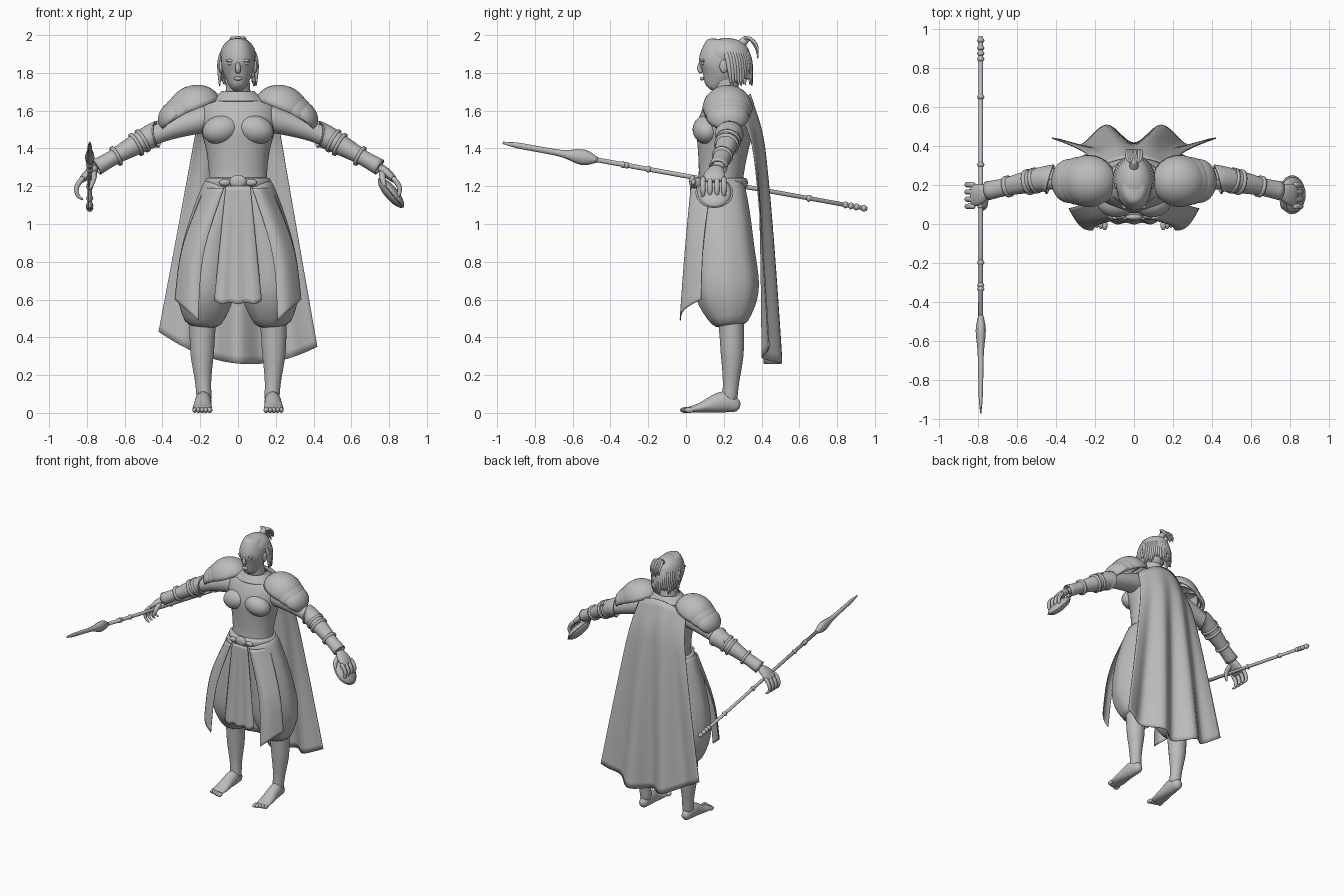
import bpy, bmesh, math, random
from mathutils import Vector, Matrix

random.seed(4)
if "Cube" in bpy.data.objects:
    bpy.data.objects.remove(bpy.data.objects["Cube"], do_unlink=True)

shade = (0.5, 0.5, 0.5, 1)
grey = bpy.data.materials.new("plain grey")
grey.use_nodes = True
grey.diffuse_color = shade
grey.node_tree.nodes["Principled BSDF"].inputs["Base Color"].default_value = shade

SIDEWAYS, DEPTHWAYS = Vector((1, 0, 0)), Vector((0, 1, 0))

# Landmarks shared by several parts
shoulder, elbow, wrist = Vector((.13, .21, 1.57)), Vector((.47, .23, 1.46)), Vector((.75, .17, 1.3))
spear_tip, spear_butt = Vector((-.785, -.97, 1.43)), Vector((-.785, .96, 1.08))


def blend(values, t):
    """Smooth curve through evenly spaced numbers or points, t from start to end."""
    last = len(values) - 1
    place = t * last
    i = min(int(place), last - 1)
    f = place - i
    a, b = values[i], values[i + 1]
    slope_a = (b - values[max(i - 1, 0)]) / 2
    slope_b = (values[min(i + 2, last)] - a) / 2
    ease = f * f * (3 - 2 * f)
    return a + (b - a) * ease + slope_a * (f * (1 - f) ** 2) - slope_b * (f * f * (1 - f))


def finish(name, bm, mirror=False, smooth=0, thick=0):
    bmesh.ops.recalc_face_normals(bm, faces=bm.faces[:])
    mesh = bpy.data.meshes.new(name)
    bm.to_mesh(mesh)
    bm.free()
    mesh.materials.append(grey)
    for face in mesh.polygons:
        face.use_smooth = True
    part = bpy.data.objects.new(name, mesh)
    bpy.context.collection.objects.link(part)
    if mirror:
        part.modifiers.new("Mirror", 'MIRROR').use_mirror_merge = False
    if smooth:
        subdivide = part.modifiers.new("Subdivision", 'SUBSURF')
        subdivide.levels = subdivide.render_levels = smooth
        subdivide.boundary_smooth = 'PRESERVE_CORNERS'
    if thick:
        shell = part.modifiers.new("Solidify", 'SOLIDIFY')
        shell.thickness = thick
        shell.offset = 0


def bridge(bm, loops, closed):
    for a, b in zip(loops, loops[1:]):
        for k in range(len(a) if closed else len(a) - 1):
            j = (k + 1) % len(a)
            bm.faces.new((a[k], a[j], b[j], b[k]))


def add_tube(bm, path, deep, wide=None, axis=DEPTHWAYS, steps=8, sides=16, pleats=0, capped=True):
    """Loft of ellipses along a path: 'deep' is the radius along axis, 'wide' across it."""
    path = [Vector(p) for p in path]
    wide = wide or deep
    centers = [blend(path, i / steps) for i in range(steps + 1)]
    loops = []
    for i, center in enumerate(centers):
        along = (centers[min(i + 1, steps)] - centers[max(i - 1, 0)]).normalized()
        u = (axis - along * axis.dot(along)).normalized()
        v = along.cross(u)
        loop = []
        for k in range(sides):
            angle = math.tau * k / sides
            swell = 1 + .015 * math.cos(pleats * angle) if pleats else 1
            offset = u * blend(deep, i / steps) * math.cos(angle) + v * blend(wide, i / steps) * math.sin(angle)
            loop.append(bm.verts.new(center + offset * swell))
        loops.append(loop)
    bridge(bm, loops, closed=True)
    if capped:
        bm.faces.new(loops[0][::-1])
        bm.faces.new(loops[-1])


def tube(name, path, deep, wide=None, mirror=False, smooth=1, thick=0, **options):
    bm = bmesh.new()
    add_tube(bm, path, deep, wide, **options)
    finish(name, bm, mirror, smooth, thick)


def sheet(name, point, columns, rows, mirror=False):
    """Cloth whose points come from a rule point(s, t), s across and t downward."""
    bm = bmesh.new()
    bridge(bm, [[bm.verts.new(point(k / columns, i / rows)) for k in range(columns + 1)]
                for i in range(rows + 1)], closed=False)
    finish(name, bm, mirror, smooth=2, thick=.006)


def add_ball(bm, center, size, tilt=0, half=False):
    place = (Matrix.Translation(center) @ Matrix.Rotation(math.radians(tilt), 4, 'Y')
             @ Matrix.Diagonal((*size, 1)))
    verts = bmesh.ops.create_uvsphere(bm, u_segments=24, v_segments=16, radius=1)["verts"]
    lower = [v for v in verts if half and v.co.z < -.01]
    bmesh.ops.transform(bm, matrix=place, verts=verts)
    bmesh.ops.delete(bm, geom=lower, context='VERTS')


def ball(name, center, size, tilt=0, mirror=False):
    bm = bmesh.new()
    add_ball(bm, center, size, tilt)
    finish(name, bm, mirror)


# Torso and neck
tube("torso", [(0, .18, 1.18), (0, .2, 1.45), (0, .22, 1.7)], deep=[.12, .12, .135, .15, .12, .07],
     wide=[.16, .155, .17, .2, .2, .075], sides=24, steps=12)
tube("neck", [(0, .22, 1.66), (0, .2, 1.8)], deep=[.07, .065], wide=[.07, .06])
ball("chest_muscle", (.09, .11, 1.5), (.1, .075, .075), tilt=15, mirror=True)

# Head and face
tube("head", [(0, .13, 1.71), (0, .18, 1.8), (0, .19, 1.89), (0, .2, 1.98)],
     deep=[.035, .11, .12, .085], wide=[.03, .08, .09, .055], sides=20)
tube("nose", [(0, .08, 1.86), (0, .07, 1.82), (0, .085, 1.8)], deep=[.01, .015, .01],
     wide=[.008, .016, .014], steps=4, sides=10)
ball("brow", (.037, .09, 1.865), (.026, .014, .009), mirror=True)
ball("eye", (.037, .09, 1.85), (.017, .01, .009), mirror=True)
ball("ear", (.09, .2, 1.835), (.012, .022, .035), mirror=True)
ball("mouth", (0, .085, 1.77), (.024, .012, .01))

# Hair cap, hanging locks and topknot
ball("hair_cap", (0, .215, 1.895), (.094, .124, .09))
bm = bmesh.new()
for i in range(26):
    angle = math.pi * (i + .5) / 26
    side, y = .097 * math.cos(angle), .22 + .12 * math.sin(angle)
    add_tube(bm, [(side * .8, y - .02, 1.92), (side, y, 1.85),
                  (side, y + .01, 1.72 + random.uniform(0, .05))],
             deep=[.015, .018, .004], steps=5, sides=6)
finish("hanging_locks", bm, smooth=1)
bm = bmesh.new()
root, crest = Vector((0, .28, 1.94)), Vector((0, .33, 1.99))
add_tube(bm, [root, crest], deep=[.03, .018], steps=3, sides=10)
for i in range(8):
    spread = SIDEWAYS * (i - 3.5) * .01
    drop = Vector((0, .05, random.uniform(-.12, -.08)))
    add_tube(bm, [root.lerp(crest, .6), crest + spread, crest + spread + drop * .5 + DEPTHWAYS * .02,
                  crest + spread + drop], deep=[.01, .011, .01, .004], axis=SIDEWAYS, steps=6, sides=6)
finish("topknot", bm, smooth=1)

# Shoulder armour of overlapping plates, and collar
bm = bmesh.new()
for k in range(3):
    shrink = 1 - .17 * k
    add_ball(bm, (.23 + .05 * k, .22, 1.605 - .02 * k), (.145 * shrink, .13 - .01 * k, .125 * shrink),
             tilt=22 + 10 * k, half=True)
finish("shoulder_plates", bm, mirror=True, thick=.008)
tube("collar", [(0, .215, 1.65), (0, .215, 1.7)], deep=[.115, .08], wide=[.14, .085],
     steps=3, sides=24, capped=False, thick=.008)

# Arms and bracers
tube("arm", [shoulder, elbow, wrist], deep=[.08, .07, .055, .055, .04, .033],
     wide=[.08, .066, .052, .053, .038, .025], steps=10, mirror=True)
tube("bracer", [elbow.lerp(shoulder, .12), elbow, elbow.lerp(wrist, .5), wrist],
     deep=[.078, .064, .056, .042, .046], wide=[.07, .062, .054, .037, .042],
     mirror=True, capped=False, thick=.008)
bm = bmesh.new()
for place, radius in ((.1, .067), (.22, .067), (.6, .056)):
    add_tube(bm, [elbow.lerp(wrist, place), elbow.lerp(wrist, place + .05)],
             deep=[radius, radius], steps=1, sides=20)
finish("bracer_bands", bm, mirror=True)
sheet("elbow_spike", lambda s, t: (.425 + .1 * t, .23 + .1 * t * (s - .5),
                                   1.545 - .07 * t + .02 * t * math.sin(math.pi * s)), 2, 2, mirror=True)

# Hands with curled fingers and a thumb
bm = bmesh.new()
add_tube(bm, [wrist, (.8, .15, 1.26), (.835, .15, 1.225)], deep=[.034, .06, .055],
         wide=[.025, .025, .014], steps=5, sides=12)
for i in range(4):
    y = .09 + .037 * i
    add_tube(bm, [(.815, y, 1.25), (.855, y, 1.2), (.85, y, 1.15), (.82, y, 1.13)],
             deep=[.016, .014, .006], steps=6, sides=8)
add_tube(bm, [(.765, .15, 1.28), (.765, .09, 1.24), (.785, .075, 1.18)], deep=[.02, .018, .007],
         axis=SIDEWAYS, steps=5, sides=8)
finish("hand", bm, mirror=True, smooth=1)

# Round dish in the left hand, with a rim
dish = (.81, .15, 1.165)
ball("dish_bowl", dish, (.1, .09, .035), tilt=50)
ball("dish_rim", dish, (.105, .1, .008), tilt=50)

# Legs, feet and toes
tube("leg", [(.185, .235, .55), (.19, .245, .3), (.178, .23, .05)], deep=[.075, .067, .062, .043, .042],
     wide=[.08, .07, .063, .042, .042], mirror=True)
bm = bmesh.new()
arch = [.025, .06, .047, .026, .015]
add_tube(bm, [(.18 + .003 * i, .285 - .07 * i, height) for i, height in enumerate(arch)],
         deep=[.025, .044, .046, .053, .048], wide=arch, axis=SIDEWAYS)
for i in range(5):
    add_ball(bm, (.15 + .02 * i, .006 * i - .006, .015), (.015 - .001 * i, .026, .015))
finish("foot", bm, mirror=True, smooth=1)

# Ballooning trousers with soft pleats
tube("trouser_leg", [(.06, .18, 1.23), (.15, .2, .84), (.186, .235, .45)], deep=[.125, .15, .165, .17, .08],
     wide=[.11, .135, .153, .153, .085], mirror=True, sides=32, steps=10, pleats=8)

# Belt and buckle
tube("belt", [(0, .18, 1.185), (0, .18, 1.25)], deep=[.14, .15, .14], wide=[.168, .176, .168],
     steps=4, sides=32)
ball("buckle", (0, .035, 1.225), (.045, .018, .035))
ball("buckle_wing", (.07, .04, 1.22), (.03, .014, .018), mirror=True)


# Cloth panels hanging over the trousers
def front_cloth(s, t):
    ripple = math.cos(6 * math.pi * s)
    return ((2 * s - 1) * (.065 + .06 * t), .025 - .02 * t + .014 * t * ripple, 1.2 - .62 * t + .015 * t * ripple)


inner_edge = [Vector(p) for p in ((.075, .028, 1.19), (.185, -.002, .84), (.21, -.03, .49))]
outer_edge = [Vector(p) for p in ((.175, .13, 1.19), (.295, .09, .88), (.333, .08, .6))]
sheet("front_panel", front_cloth, 6, 6)
sheet("side_panel", lambda s, t: blend(inner_edge, t).lerp(blend(outer_edge, t), s)
      - DEPTHWAYS * .04 * math.sin(math.pi * s), 4, 6, mirror=True)


# Long cape, folds deepening toward the uneven hem
def cape_cloth(s, t):
    s = 2 * s - 1
    fold = math.cos(3 * math.pi * (s + 1))
    y = .34 + .12 * t ** .3 + t * (.07 * fold - .09 * s ** 6) - .06 * s * s * (1 - t)
    top, hem = 1.69 - .08 * s * s, .26 + .13 * s * s - .04 * s
    return s * (.2 + .22 * t), y, top + (hem - top) * t


sheet("cape", cape_cloth, 12, 8)

# Spear: shaft, rings and blade on one sloping axis
bm = bmesh.new()
add_tube(bm, [spear_tip.lerp(spear_butt, .2), spear_butt], deep=[.013, .011], axis=SIDEWAYS, steps=1, sides=12)
for place in (.25, .33, .34, .4, .55, .66, .84, .94, .955, .97, .99):
    add_tube(bm, [spear_tip.lerp(spear_butt, place - .006), spear_tip.lerp(spear_butt, place + .006)],
             deep=[.012, .019, .012], axis=SIDEWAYS, steps=4, sides=12)
finish("spear_shaft", bm)
tube("spear_blade", [spear_tip, spear_tip.lerp(spear_butt, .26)], deep=[.003, .01, .013, .016, .026, .013],
     wide=[.006, .015, .016, .019, .042, .014], axis=SIDEWAYS, steps=15, sides=8, smooth=0)
